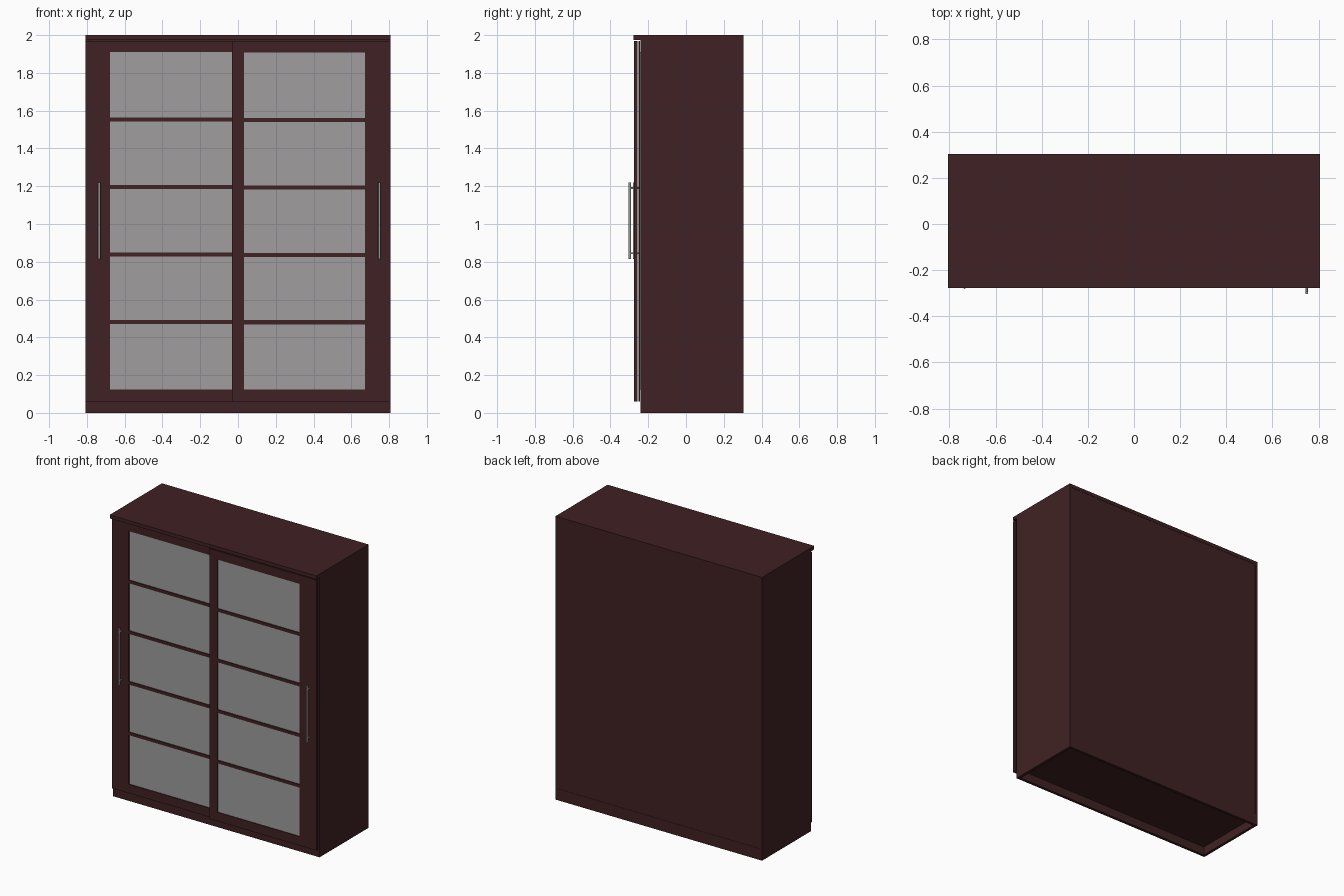
import bpy, math

if "Cube" in bpy.data.objects:
    bpy.data.objects.remove(bpy.data.objects["Cube"])


def material(name, rgb):
    m = bpy.data.materials.new(name)
    m.diffuse_color = (*rgb, 1)
    m.use_nodes = True
    m.node_tree.nodes["Principled BSDF"].inputs["Base Color"].default_value = m.diffuse_color
    return m


WOOD = material("dark_red_brown_wood", (0.051, 0.0152, 0.0168))
GLASS = material("frosted_grey_glass", (0.35, 0.34, 0.34))
METAL = material("brushed_metal", (0.32, 0.34, 0.32))


def box(name, x, y, z, mat=WOOD):
    """Box from (min, max) ranges along each axis."""
    bpy.ops.mesh.primitive_cube_add(
        size=1, location=[(r[0] + r[1]) / 2 for r in (x, y, z)])
    o = bpy.context.object
    o.name = name
    o.scale = [r[1] - r[0] for r in (x, y, z)]
    bpy.ops.object.transform_apply(location=False, rotation=False, scale=True)
    o.data.materials.append(mat)
    return o


def rod(name, centre, radius, length, axis):
    rot = (math.pi / 2, 0, 0) if axis == 'y' else (0, 0, 0)
    bpy.ops.mesh.primitive_cylinder_add(
        vertices=16, radius=radius, depth=length, location=centre, rotation=rot)
    o = bpy.context.object
    o.name = name
    o.data.materials.append(METAL)
    bpy.ops.object.shade_smooth_by_angle(angle=math.radians(40))


W, T = 0.807, 0.02          # half width, board thickness
FRONT, BACK = -0.242, 0.304

# Carcass
box("top_board", (-W, W), (-0.278, BACK), (1.975, 2.0))
for side, a, b in (("left", -W, -W + T), ("right", W - T, W)):
    box(side + "_side", (a, b), (FRONT, BACK), (0, 1.975))
box("back_panel", (-W + T, W - T), (BACK - 0.015, BACK - 0.002), (0.08, 1.975))
box("bottom_board", (-W + T, W - T), (FRONT, BACK - 0.015), (0.06, 0.08))
box("front_plinth", (-W + T, W - T), (FRONT, FRONT + T), (0, 0.06))
box("back_plinth", (-W + T, W - T), (BACK - T, BACK), (0, 0.08))


def door(name, x, glass_x, y, glass_z):
    """Sliding door: two stiles, two rails, glazing bars and glass."""
    z0, z1 = 0.06, 1.968
    box(name + "_left_stile", (x[0], glass_x[0]), y, (z0, z1))
    box(name + "_right_stile", (glass_x[1], x[1]), y, (z0, z1))
    box(name + "_bottom_rail", glass_x, y, (z0, glass_z[0]))
    box(name + "_top_rail", glass_x, y, (glass_z[1], z1))
    step = (glass_z[1] - glass_z[0]) / 5
    for i in range(1, 5):
        zc = glass_z[0] + i * step
        box(f"{name}_glazing_bar_{i}", glass_x, y, (zc - 0.011, zc + 0.011))
    box(name + "_glass", glass_x, (y[0] + 0.006, y[0] + 0.010), glass_z, GLASS)


def handle(name, x, door_front):
    rod(name + "_bar", (x, door_front - 0.023, 1.018), 0.0065, 0.405, 'z')
    for i, z in enumerate((0.845, 1.19)):
        rod(f"{name}_post_{i}", (x, door_front - 0.0115, z), 0.005, 0.023, 'y')


# Left door runs behind the right one
door("left_door", (-W, 0.03), (-0.677, -0.032), (-0.252, FRONT - 0.001), (0.123, 1.91))
door("right_door", (-0.03, W), (0.033, 0.672), (-0.275, -0.258), (0.123, 1.907))
handle("left_handle", -0.735, -0.252)
handle("right_handle", 0.749, -0.275)
